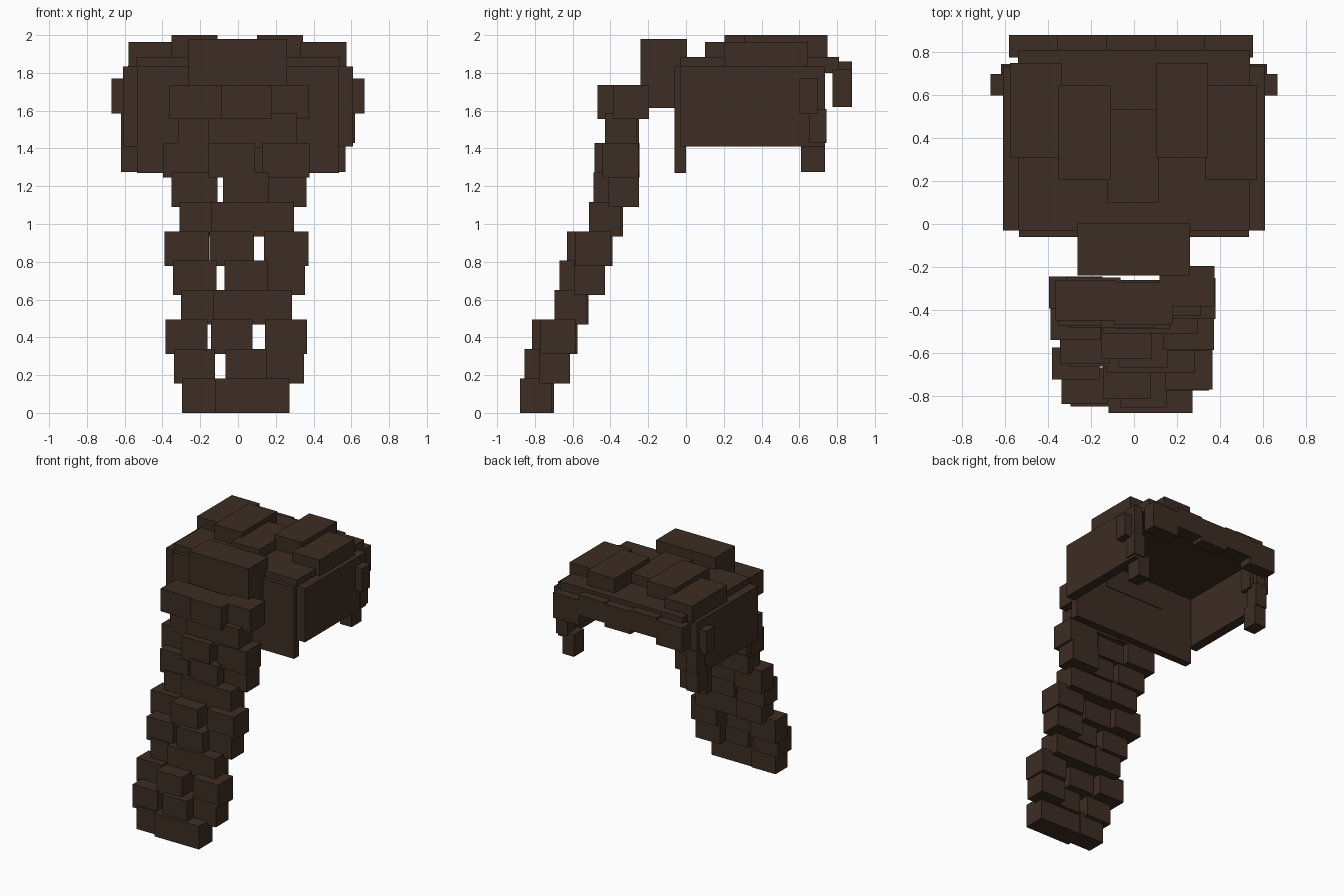
import bpy
import bmesh
from mathutils import Vector

cube = bpy.data.objects.get("Cube")
if cube:
    bpy.data.objects.remove(cube, do_unlink=True)

brown = bpy.data.materials.new("dark_brown_hair")
brown.use_nodes = True
colour = (0.045, 0.026, 0.017, 1)
brown.diffuse_color = colour
brown.node_tree.nodes["Principled BSDF"].inputs["Base Color"].default_value = colour


def block(name, x, y, z):
    """Box from (low, high) pairs along each axis."""
    low, high = (Vector(c) for c in zip(x, y, z))
    bm = bmesh.new()
    bmesh.ops.create_cube(bm, size=1)
    for v in bm.verts:
        v.co = (low + high) / 2 + v.co * (high - low)
    mesh = bpy.data.meshes.new(name)
    bm.to_mesh(mesh)
    bm.free()
    mesh.materials.append(brown)
    obj = bpy.data.objects.new(name, mesh)
    bpy.context.collection.objects.link(obj)


def span(centre, width):
    return centre - width / 2, centre + width / 2


# Hollow cap
block("crown_plate", (-0.54, 0.54), (-0.03, 0.81), (1.8, 1.885))
block("nape_plate", (-0.535, 0.535), (-0.06, 0), (1.27, 1.835))
for side, s in (("left", 1), ("right", -1)):
    def mirrored(a, b):
        return sorted((s * a, s * b))
    block(side + "_wall", mirrored(0.535, 0.61), (-0.03, 0.735), (1.41, 1.835))
    block(side + "_upper_tuft", mirrored(0.5, 0.67), (0.6, 0.7), (1.585, 1.77))
    block(side + "_lower_tuft", mirrored(0.52, 0.62), (0.65, 0.745), (1.43, 1.61))
block("left_sideburn", (0.47, 0.57), (0.61, 0.735), (1.275, 1.45))
block("right_sideburn", (-0.62, -0.52), (0.61, 0.735), (1.275, 1.45))

# Thick locks on the crown: centre x, front y, back y, top z
for i, (x, y0, y1, top) in enumerate((
        (-0.457, 0.31, 0.75, 1.963), (-0.23, 0.205, 0.645, 2.0),
        (-0.005, 0.1, 0.537, 1.963), (0.223, 0.31, 0.75, 2.0),
        (0.452, 0.205, 0.645, 1.963))):
    block(f"crown_lock_{i + 1}", span(x, 0.243), (y0, y1), (top - 0.13, top))

# Fringe row: bottom and top of each lock
for i, z in enumerate(((1.65, 1.84), (1.7, 1.86), (1.67, 1.85),
                       (1.7, 1.86), (1.62, 1.82))):
    block(f"fringe_lock_{i + 1}", span(-0.467 + 0.2265 * i, 0.23), (0.775, 0.88), z)

# Tie at the root of the braid
block("braid_tie", (-0.263, 0.26), (-0.24, 0.005), (1.615, 1.98))

# Braid: first row, then three repeating row patterns that narrow downwards
root_z = (1.557, 1.737)
block("braid_1_right", (-0.365, -0.09), (-0.45, -0.26), root_z)
block("braid_1_middle", (-0.09, 0.18), (-0.468, -0.27), root_z)
block("braid_1_left", (0.12, 0.375), (-0.385, -0.195), root_z)

# Each lock: centre x, width factor, offset behind the row front, depth
patterns = (
    ((-0.19, 1, 0.03, 0.15), (0.077, 1.84, 0, 0.17)),
    ((-0.272, 1, 0.09, 0.15), (-0.033, 1, 0, 0.19), (0.255, 1, 0.043, 0.19)),
    ((-0.23, 1, 0.017, 0.17), (0.043, 1, 0, 0.17), (0.24, 1, 0.08, 0.16)),
)
fronts = (-0.43, -0.485, -0.49, -0.513, -0.63, -0.67, -0.695, -0.815, -0.855, -0.88)
for row, front in enumerate(fronts):
    bottom = 0.1557 * (9 - row)
    width = 0.253 - 0.0045 * row
    for k, (x, factor, back, depth) in enumerate(patterns[row % 3]):
        y = front + back
        block(f"braid_{row + 2}_lock_{k + 1}", span(x, width * factor),
              (y, y + depth), (bottom, bottom + 0.183))
